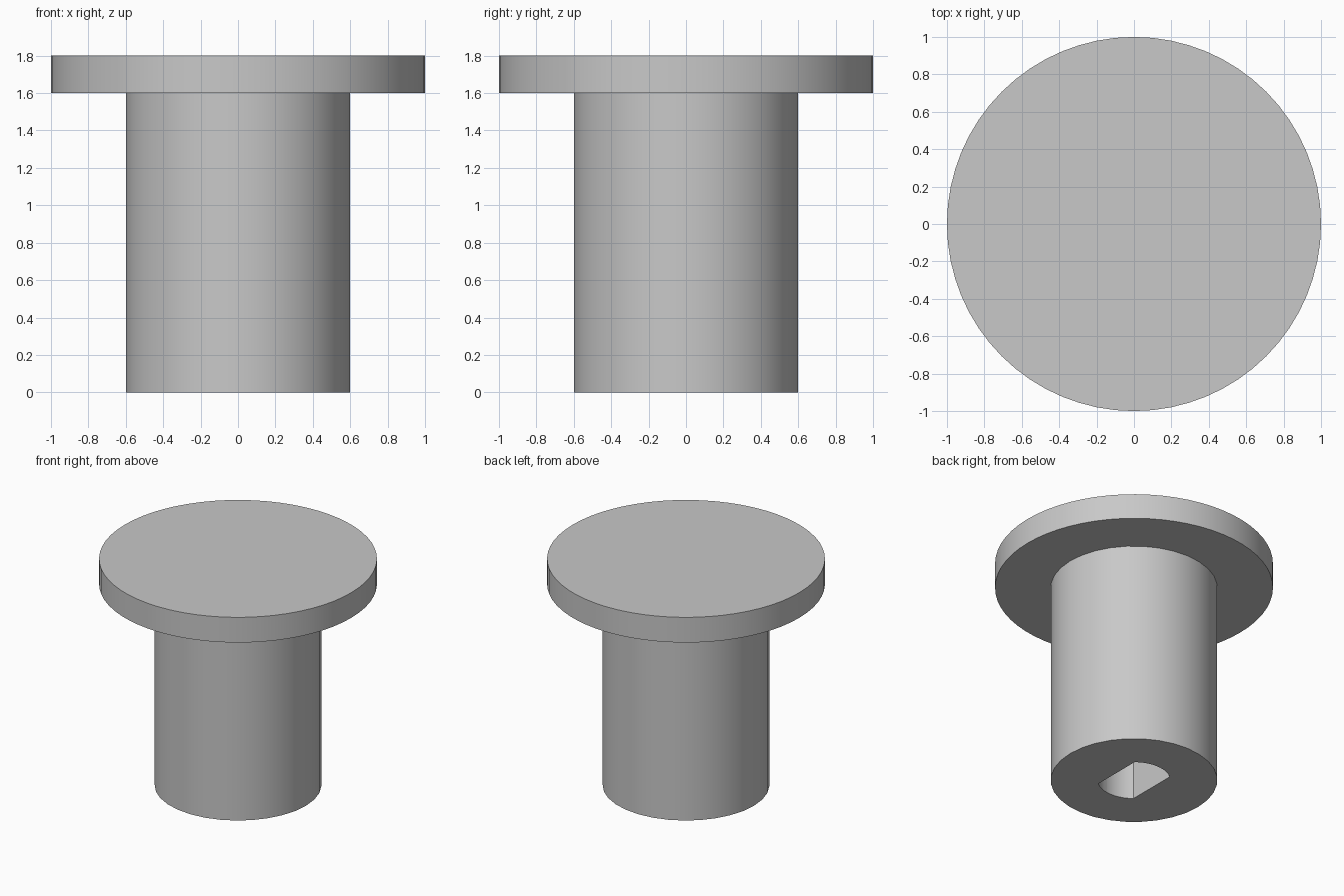
import bpy
import bmesh
import math

cube = bpy.data.objects.get("Cube")
if cube:
    bpy.data.objects.remove(cube, do_unlink=True)

# Single grey material
grey = bpy.data.materials.new("plain grey")
grey.use_nodes = True
colour = (0.58, 0.58, 0.58, 1)
grey.diffuse_color = colour
grey.node_tree.nodes["Principled BSDF"].inputs["Base Color"].default_value = colour


def prism(name, outline, bottom, top):
    """Extrude a closed flat outline between two heights."""
    bm = bmesh.new()
    base = bm.faces.new([bm.verts.new((x, y, bottom)) for x, y in outline])
    extruded = bmesh.ops.extrude_face_region(bm, geom=[base], use_keep_orig=True)
    verts = [v for v in extruded["geom"] if isinstance(v, bmesh.types.BMVert)]
    bmesh.ops.translate(bm, vec=(0, 0, top - bottom), verts=verts)
    bmesh.ops.recalc_face_normals(bm, faces=bm.faces)
    mesh = bpy.data.meshes.new(name)
    bm.to_mesh(mesh)
    bm.free()
    mesh.materials.append(grey)
    obj = bpy.data.objects.new(name, mesh)
    bpy.context.collection.objects.link(obj)
    return obj


def arc(radius, start, end, steps):
    angles = [start + (end - start) * i / steps for i in range(steps + 1)]
    return [(radius * math.cos(a), radius * math.sin(a)) for a in angles]


def activate(obj):
    bpy.ops.object.select_all(action='DESELECT')
    obj.select_set(True)
    bpy.context.view_layer.objects.active = obj


# Round flange and shaft
flange = prism("flange", arc(1.0, 0, math.tau, 64)[:-1], 1.6, 1.8)
shaft = prism("shaft", arc(0.6, 0, math.tau, 32)[:-1], 0, 1.6)

# Blind socket with two flats, cut into the shaft from below
socket_radius, flat_offset = 0.262, 0.165
corner = math.acos(flat_offset / socket_radius)
back_arc = arc(socket_radius, corner, math.pi - corner, 10)
front_arc = [(-x, -y) for x, y in back_arc]
cutter = prism("socket_cutter", back_arc + front_arc, -0.1, 1.2)
cutter.hide_render = True

activate(shaft)
cut = shaft.modifiers.new("socket", 'BOOLEAN')
cut.operation = 'DIFFERENCE'
cut.solver = 'EXACT'
cut.object = cutter
bpy.ops.object.modifier_apply(modifier=cut.name)
bpy.data.objects.remove(cutter, do_unlink=True)

# Smooth walls with crisp rims
for part in (flange, shaft):
    activate(part)
    bpy.ops.object.shade_smooth_by_angle(angle=math.radians(30))
